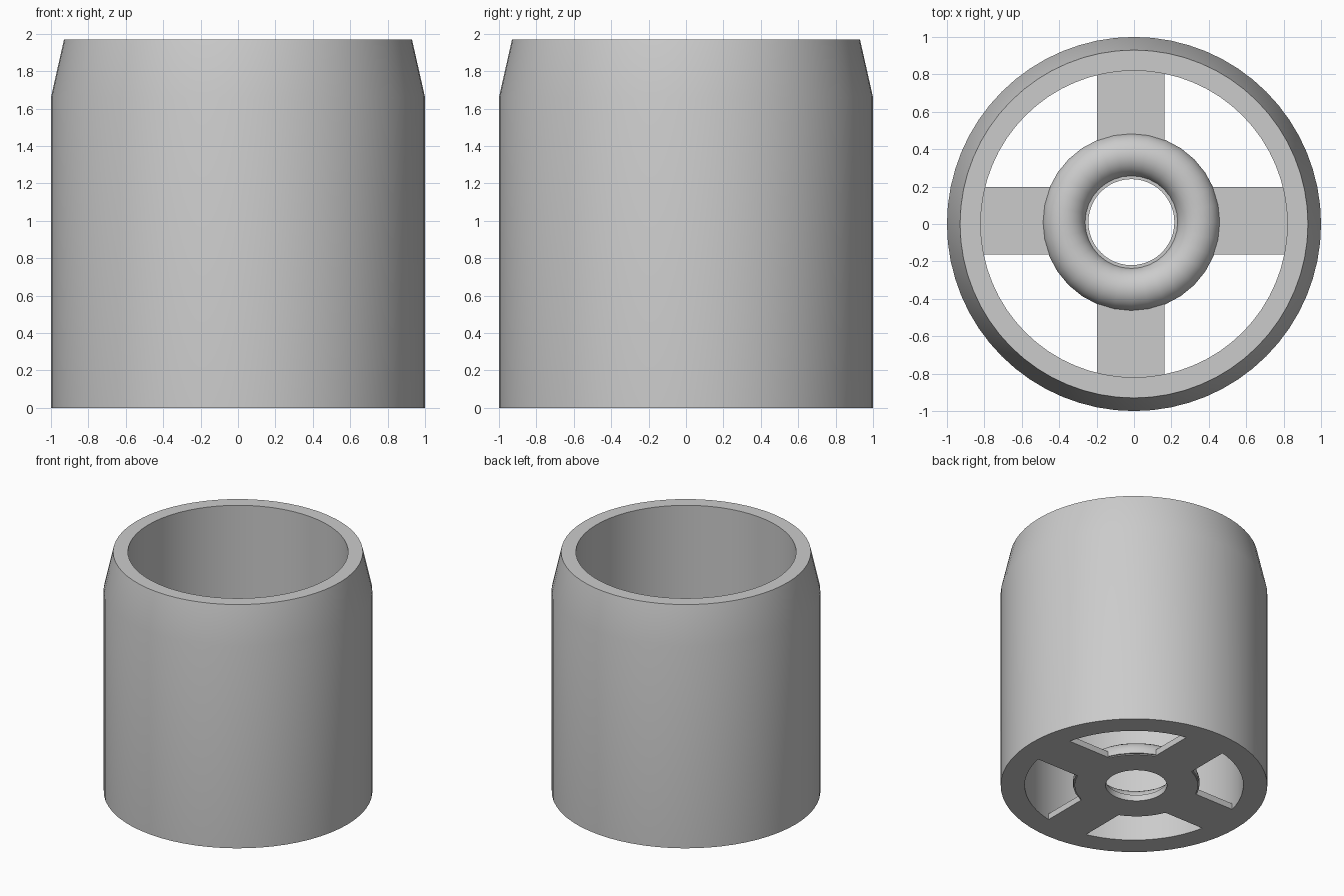
import bpy
import bmesh
from math import sin, cos, pi, radians

cube = bpy.data.objects.get("Cube")
if cube:
    bpy.data.objects.remove(cube, do_unlink=True)

grey = bpy.data.materials.new("light_grey")
grey.use_nodes = True
colour = (0.6, 0.6, 0.6, 1)
grey.diffuse_color = colour
grey.node_tree.nodes["Principled BSDF"].inputs["Base Color"].default_value = colour

HUB = (-0.014, 0.01)      # hub sits very slightly off centre
PLATE = 0.05              # thickness of hub plate and spokes


def finish(bm, name, location=(0, 0, 0)):
    bmesh.ops.recalc_face_normals(bm, faces=bm.faces)
    mesh = bpy.data.meshes.new(name)
    bm.to_mesh(mesh)
    bm.free()
    mesh.materials.append(grey)
    obj = bpy.data.objects.new(name, mesh)
    obj.location = location
    bpy.context.collection.objects.link(obj)
    bpy.ops.object.select_all(action='DESELECT')
    obj.select_set(True)
    bpy.context.view_layer.objects.active = obj
    bpy.ops.object.shade_smooth_by_angle(angle=radians(35))
    return obj


def lathe(name, profile, segments, location=(0, 0, 0)):
    """Revolve a closed (radius, height) profile around z."""
    bm = bmesh.new()
    rings = []
    for i in range(segments):
        a = 2 * pi * i / segments
        rings.append([bm.verts.new((r * cos(a), r * sin(a), z)) for r, z in profile])
    n = len(profile)
    for i in range(segments):
        here, after = rings[i], rings[(i + 1) % segments]
        for j in range(n):
            k = (j + 1) % n
            bm.faces.new((here[j], after[j], after[k], here[k]))
    return finish(bm, name, location)


# Outer sleeve with tapered top
lathe("sleeve", [(1, 0), (1, 1.66), (0.93, 1.97), (0.82, 1.97), (0.82, 0)], 64)

# Flat hub plate with centre hole
lathe("hub_plate", [(0.463, 0), (0.463, PLATE), (0.23, PLATE), (0.23, 0)], 48, (*HUB, 0))

# Rounded ring on the hub, its lower part trimmed away
start, steps = -0.15, 14
arc = [start + (pi - 2 * start) * i / steps for i in range(steps + 1)]
lathe("hub_ring", [(0.36 + 0.116 * cos(t), 0.025 + 0.116 * sin(t)) for t in arc], 32, (*HUB, 0))

# Four spokes joining hub and sleeve
inner, outer, half = 0.36, 0.84, 0.18
for name, dx, dy in (("left", 1, 0), ("right", -1, 0), ("back", 0, 1), ("front", 0, -1)):
    bm = bmesh.new()
    bmesh.ops.create_cube(bm, size=1)
    length, middle = outer - inner, (inner + outer) / 2
    size = (length if dx else 2 * half, length if dy else 2 * half, PLATE)
    bmesh.ops.scale(bm, vec=size, verts=bm.verts)
    finish(bm, name + "_spoke",
           (dx * middle - (0.018 if dy else 0), dy * middle + (0.018 if dx else 0), PLATE / 2))
